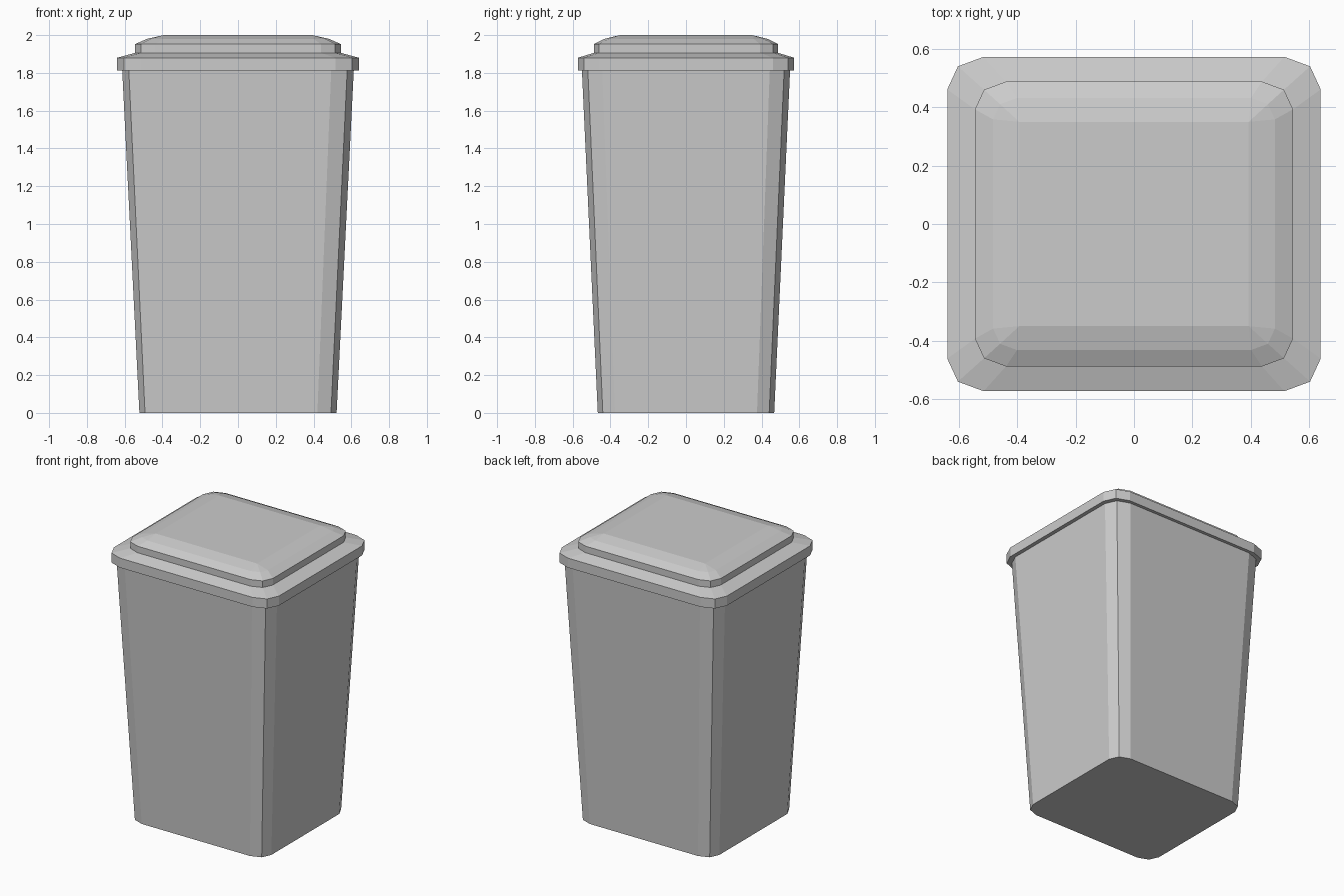
import bpy, bmesh
from math import sin, cos, pi

if "Cube" in bpy.data.objects:
    bpy.data.objects.remove(bpy.data.objects["Cube"])

SEG = 2  # facets per rounded corner


def ring(bm, hx, hy, z, r=0.195):
    """Rounded rectangle; r is the corner radius as a share of the half size."""
    verts = []
    for q in range(4):
        sx, sy = ((1, 1), (-1, 1), (-1, -1), (1, -1))[q]
        for i in range(SEG + 1):
            a = pi / 2 * (q + i / SEG)
            verts.append(bm.verts.new((hx * (sx * (1 - r) + r * cos(a)),
                                       hy * (sy * (1 - r) + r * sin(a)), z)))
    return verts


def loft(name, sections):
    """Closed solid through a stack of rounded rectangles."""
    bm = bmesh.new()
    rings = [ring(bm, *s) for s in sections]
    n = len(rings[0])
    for a, b in zip(rings, rings[1:]):
        for i in range(n):
            j = (i + 1) % n
            bm.faces.new((a[i], a[j], b[j], b[i]))
    bm.faces.new(rings[0][::-1])
    bm.faces.new(rings[-1])
    # merge corners whose radius is zero
    bmesh.ops.remove_doubles(bm, verts=bm.verts, dist=1e-4)
    bmesh.ops.recalc_face_normals(bm, faces=bm.faces)
    me = bpy.data.meshes.new(name)
    bm.to_mesh(me)
    bm.free()
    ob = bpy.data.objects.new(name, me)
    bpy.context.collection.objects.link(ob)
    return ob


# tapered bin body
loft("bin_body", [(0.522, 0.467, 0), (0.613, 0.551, 1.813)])

# overhanging rim with sloped top
loft("lid_rim", [(0.64, 0.573, 1.813), (0.64, 0.573, 1.88),
                 (0.545, 0.488, 1.906)])

# raised lid panel with a domed edge
loft("lid_panel", [(0.545, 0.488, 1.906), (0.545, 0.488, 1.952),
                   (0.483, 0.432, 1.98, 0.17), (0.393, 0.35, 2.0, 0)])
